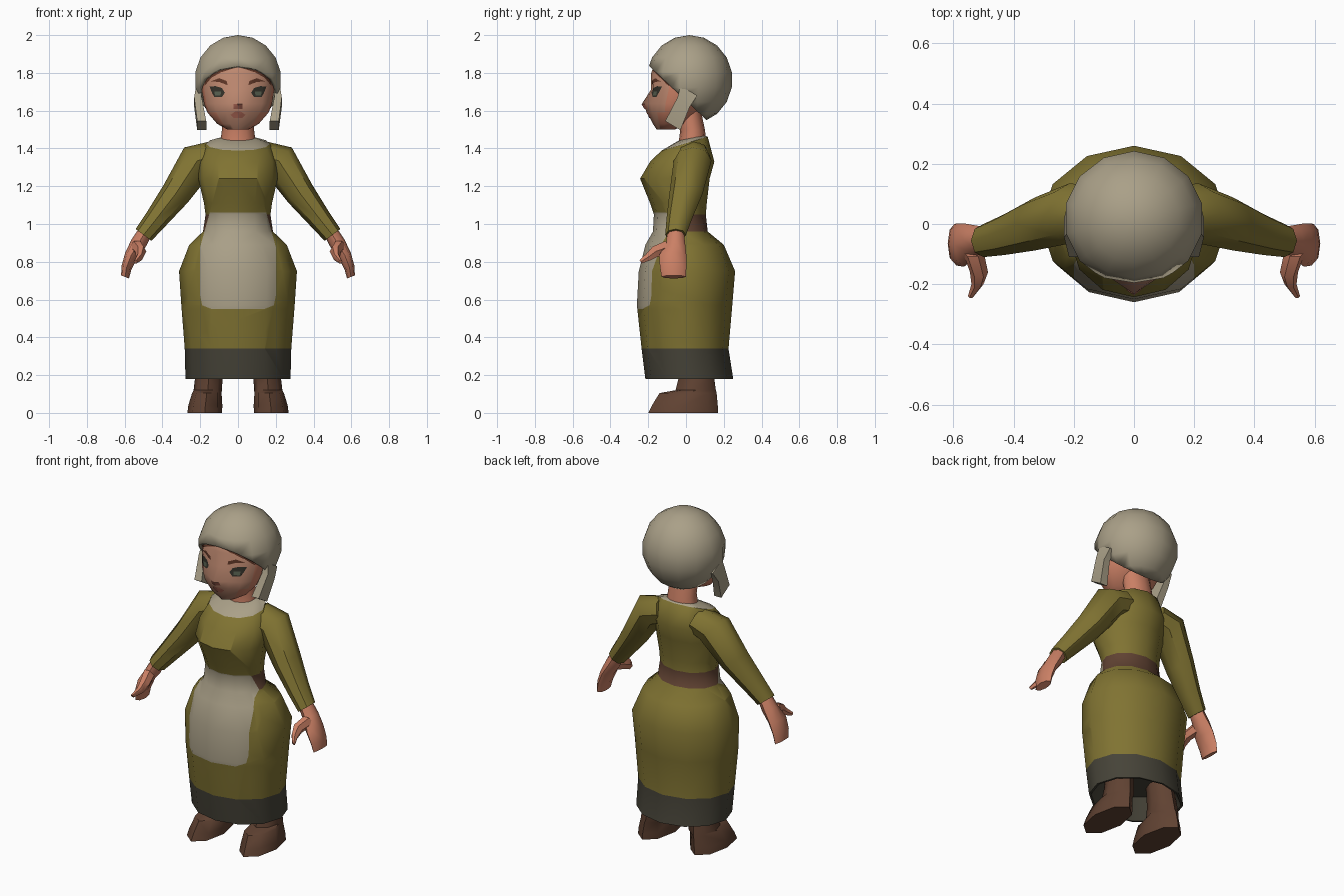
import bpy, bmesh, math
from mathutils import Vector
from mathutils.bvhtree import BVHTree

cube = bpy.data.objects.get("Cube")
if cube:
    bpy.data.objects.remove(cube)


def material(name, r, g, b):
    linear = [((c / 255 + 0.055) / 1.055) ** 2.4 for c in (r, g, b)] + [1]
    m = bpy.data.materials.new(name)
    m.use_nodes = True
    m.diffuse_color = linear
    m.node_tree.nodes["Principled BSDF"].inputs["Base Color"].default_value = linear
    return m


OLIVE = material("olive cloth", 128, 115, 50)
HEM = material("dark hem", 70, 67, 56)
LINEN = material("linen", 170, 160, 136)
LEATHER = material("brown leather", 96, 66, 50)
SKIN = material("skin", 203, 128, 101)
FACE = material("pale face skin", 192, 138, 113)
HAIR = material("brown hair", 98, 56, 40)
EYE = material("dark eye", 52, 50, 42)
IRIS = material("grey green iris", 88, 96, 80)
LIP = material("lip red", 178, 106, 88)


def finish(bm, name, mats, angle=50):
    """Turn a bmesh into a smooth object that keeps sharp edges."""
    bmesh.ops.recalc_face_normals(bm, faces=bm.faces)
    mesh = bpy.data.meshes.new(name)
    bm.to_mesh(mesh)
    bm.free()
    for m in mats:
        mesh.materials.append(m)
    mesh.shade_smooth()
    mesh.set_sharp_from_angle(angle=math.radians(angle))
    ob = bpy.data.objects.new(name, mesh)
    bpy.context.collection.objects.link(ob)
    return ob


def loft(rings):
    """Skin a list of equal-length point rings and close both ends."""
    bm = bmesh.new()
    loops = [[bm.verts.new(p) for p in ring] for ring in rings]
    n = len(loops[0])
    for a, b in zip(loops, loops[1:]):
        for i in range(n):
            j = (i + 1) % n
            bm.faces.new((a[i], a[j], b[j], b[i]))
    bm.faces.new(loops[0])
    bm.faces.new(loops[-1])
    return bm


def level(z, rx, front, back, n=12, tilt=0, nose=0, cx=0):
    """Flat oval ring whose first point faces the front."""
    cy, ry = (front + back) / 2, (back - front) / 2
    pts = []
    for i in range(n):
        a = math.tau * i / n
        y = -ry * math.cos(a)
        pts.append(Vector((cx + rx * math.sin(a), cy + y - (nose if i == 0 else 0), z + tilt * y)))
    return pts


def section(center, u, v, n=8):
    """Oval ring across a limb, spanned by two half-axes."""
    c, u, v = Vector(center), Vector(u), Vector(v)
    return [c + u * math.cos(math.tau * i / n) + v * math.sin(math.tau * i / n) for i in range(n)]


def flip(rings, s):
    return [[Vector((p[0] * s, p[1], p[2])) for p in ring] for ring in rings]


# Dress: one lofted body with hem, belt, apron and collar as cut faces
bm = loft([
    level(0.30, 0.20, -0.15, 0.18), level(0.18, 0.265, -0.205, 0.24),
    level(0.18, 0.278, -0.215, 0.25), level(0.34, 0.282, -0.235, 0.225),
    level(0.57, 0.30, -0.26, 0.245), level(0.75, 0.312, -0.25, 0.26),
    level(0.89, 0.258, -0.215, 0.20), level(0.96, 0.185, -0.175, 0.115),
    level(1.05, 0.172, -0.17, 0.105), level(1.11, 0.18, -0.19, 0.11),
    level(1.24, 0.21, -0.243, 0.125), level(1.33, 0.21, -0.19, 0.15),
    level(1.425, 0.17, -0.13, 0.115, tilt=0.3), level(1.455, 0.092, -0.04, 0.1, tilt=0.2)])
half = [(0.14, 0.55), (0.19, 0.57), (0.2, 0.62), (0.2, 0.88), (0.15, 1.06)]
apron = half + [(-x, z) for x, z in reversed(half)]
sides = []
for (x0, z0), (x1, z1) in zip(apron, apron[1:] + apron[:1]):
    sides.append((Vector((x0, 0, z0)), Vector((z0 - z1, 0, x1 - x0)).normalized()))
for point, inward in sides:
    faces = [f for f in bm.faces if f.calc_center_median().y < -0.03
             and 0.4 < f.calc_center_median().z < 1.2]
    geom = set(faces)
    for f in faces:
        geom.update(f.edges, f.verts)
    bmesh.ops.bisect_plane(bm, geom=list(geom), plane_co=point, plane_no=inward, dist=1e-4)
for f in bm.faces:
    c = f.calc_center_median()
    if c.y < -0.02 and all((c - p).dot(n) > 0 for p, n in sides):
        f.material_index = 2
    elif c.z < 0.34:
        f.material_index = 1
    elif 0.96 < c.z < 1.05:
        f.material_index = 3
    elif min(v.co.z for v in f.verts) > 1.36:
        f.material_index = 2
finish(bm, "dress", [OLIVE, HEM, LINEN, LEATHER])

# Neck
finish(loft([level(1.42, 0.095, -0.04, 0.11), level(1.5, 0.085, -0.03, 0.1),
             level(1.64, 0.085, -0.06, 0.07)]), "neck", [SKIN])

# Head with a wedge nose; the front faces are paler
bm = loft([
    level(1.5, 0.055, -0.145, -0.06, 16, nose=0.01), level(1.53, 0.11, -0.165, 0.0, 16, nose=0.01),
    level(1.59, 0.162, -0.19, 0.06, 16, nose=0.015), level(1.637, 0.18, -0.197, 0.09, 16, nose=0.036),
    level(1.71, 0.192, -0.186, 0.12, 16), level(1.8, 0.19, -0.184, 0.13, 16),
    level(1.85, 0.17, -0.165, 0.12, 16), level(1.93, 0.1, -0.09, 0.08, 16)])
bmesh.ops.recalc_face_normals(bm, faces=bm.faces)
for f in bm.faces:
    f.material_index = 1 if f.normal.y < -0.6 else 0
surface = BVHTree.FromBMesh(bm)
finish(bm, "head", [SKIN, FACE])


def decal(name, outline, mat, s=1, lift=0.004):
    """Thin painted patch laid on the face."""
    bm = bmesh.new()
    face = bm.faces.new([bm.verts.new((x * s, -1, z)) for x, z in outline])
    bmesh.ops.triangulate(bm, faces=[face])
    bmesh.ops.subdivide_edges(bm, edges=bm.edges, cuts=3, use_grid_fill=True)
    for v in bm.verts:
        hit = surface.ray_cast(v.co, Vector((0, 1, 0)))[0]
        if hit:
            v.co = hit - Vector((0, lift, 0))
    ob = finish(bm, name, [mat])
    # a sheet has no inside, so make it face outwards
    if sum(p.normal.y for p in ob.data.polygons) > 0:
        ob.data.flip_normals()


# Painted face
for s, side in ((1, "left"), (-1, "right")):
    decal(side + "_eye", [(0.07, 1.695), (0.085, 1.672), (0.125, 1.672), (0.14, 1.70),
                          (0.15, 1.727), (0.12, 1.73), (0.085, 1.72)], EYE, s)
    decal(side + "_iris", [(0.092, 1.68), (0.122, 1.68), (0.125, 1.702), (0.09, 1.702)], IRIS, s, 0.006)
    decal(side + "_brow", [(0.055, 1.735), (0.10, 1.752), (0.145, 1.755), (0.10, 1.772),
                           (0.06, 1.757)], HAIR, s)
    decal(side + "_hair", [(0.01, 1.85), (0.03, 1.822), (0.09, 1.803), (0.14, 1.775), (0.178, 1.73),
                           (0.183, 1.79), (0.12, 1.85)], HAIR, s)
decal("lips", [(-0.04, 1.578), (-0.02, 1.56), (0.02, 1.56), (0.04, 1.578), (0.015, 1.595), (-0.015, 1.595)], LIP)
decal("nose_tip", [(-0.025, 1.61), (0.025, 1.61), (0.025, 1.635), (-0.025, 1.635)], LIP)

# Cap: a shell cut by one slanted plane, with a flap over each ear
bm = bmesh.new()
bmesh.ops.create_uvsphere(bm, u_segments=14, v_segments=9, radius=1)
for v in bm.verts:
    v.co = Vector((v.co.x * 0.235, v.co.y * 0.228 + 0.018, v.co.z * 0.236 + 1.764))
bmesh.ops.bisect_plane(bm, geom=bm.verts[:] + bm.edges[:] + bm.faces[:], plane_co=(0, -0.04, 1.69),
                       plane_no=(0, 0.16, 0.17), clear_inner=True)
cap = finish(bm, "cap", [LINEN])
shell = cap.modifiers.new("thickness", "SOLIDIFY")
shell.thickness = 0.018
shell.offset = -1


def flap_ring(x0, x1, front, back):
    return [(x0, *front), (x1, *front), (x1, *back), (x0, *back)]


flap = [flap_ring(0.195, 0.222, (-0.03, 1.73), (0.06, 1.68)),
        flap_ring(0.192, 0.232, (-0.045, 1.67), (0.02, 1.62)),
        flap_ring(0.168, 0.216, (-0.11, 1.545), (-0.03, 1.497))]

# Sleeve, hand, thumb and shoe, drawn once for the left side
sleeve = [section((x, y, z), Vector(d) * r, (0, ry, 0)) for x, y, z, d, r, ry in (
    (0.11, 0.04, 1.365, (0.35, 0, 0.93), 0.08, 0.085),
    (0.215, 0.035, 1.335, (0.7, 0, 0.7), 0.1, 0.1),
    (0.33, 0.0, 1.16, (0.8, 0, 0.6), 0.079, 0.088),
    (0.43, -0.035, 1.03, (0.8, 0, 0.6), 0.062, 0.068),
    (0.5, -0.055, 0.942, (0.8, 0, 0.6), 0.052, 0.055))]
hand = [section((x, y, z), (r, 0, r * 0.4), (0, ry, 0)) for x, y, z, r, ry in (
    (0.49, -0.055, 0.96, 0.036, 0.044), (0.525, -0.055, 0.90, 0.04, 0.05),
    (0.565, -0.07, 0.835, 0.032, 0.072), (0.59, -0.068, 0.77, 0.026, 0.07),
    (0.598, -0.065, 0.72, 0.021, 0.064))]
thumb = [section(c, (r, 0, 0), (0, -r * 0.6, r), 6) for c, r in (
    ((0.535, -0.09, 0.88), 0.035), ((0.515, -0.16, 0.855), 0.03),
    ((0.52, -0.2, 0.825), 0.02), ((0.542, -0.24, 0.80), 0.01))]
shoe = [level(z, rx, f, b, 8, cx=cx) for z, rx, f, b, cx in (
    (0, 0.092, -0.2, 0.17, 0.176), (0.04, 0.09, -0.18, 0.168, 0.173),
    (0.105, 0.078, -0.14, 0.162, 0.165), (0.12, 0.075, -0.055, 0.158, 0.16),
    (0.18, 0.073, -0.04, 0.15, 0.155), (0.34, 0.07, -0.03, 0.13, 0.14))]
for s, side in ((1, "left"), (-1, "right")):
    for part, rings, mat in (("cap_flap", flap, LINEN), ("sleeve", sleeve, OLIVE), ("hand", hand, SKIN),
                             ("thumb", thumb, SKIN), ("shoe", shoe, LEATHER)):
        finish(loft(flip(rings, s)), side + "_" + part, [mat], 45)
